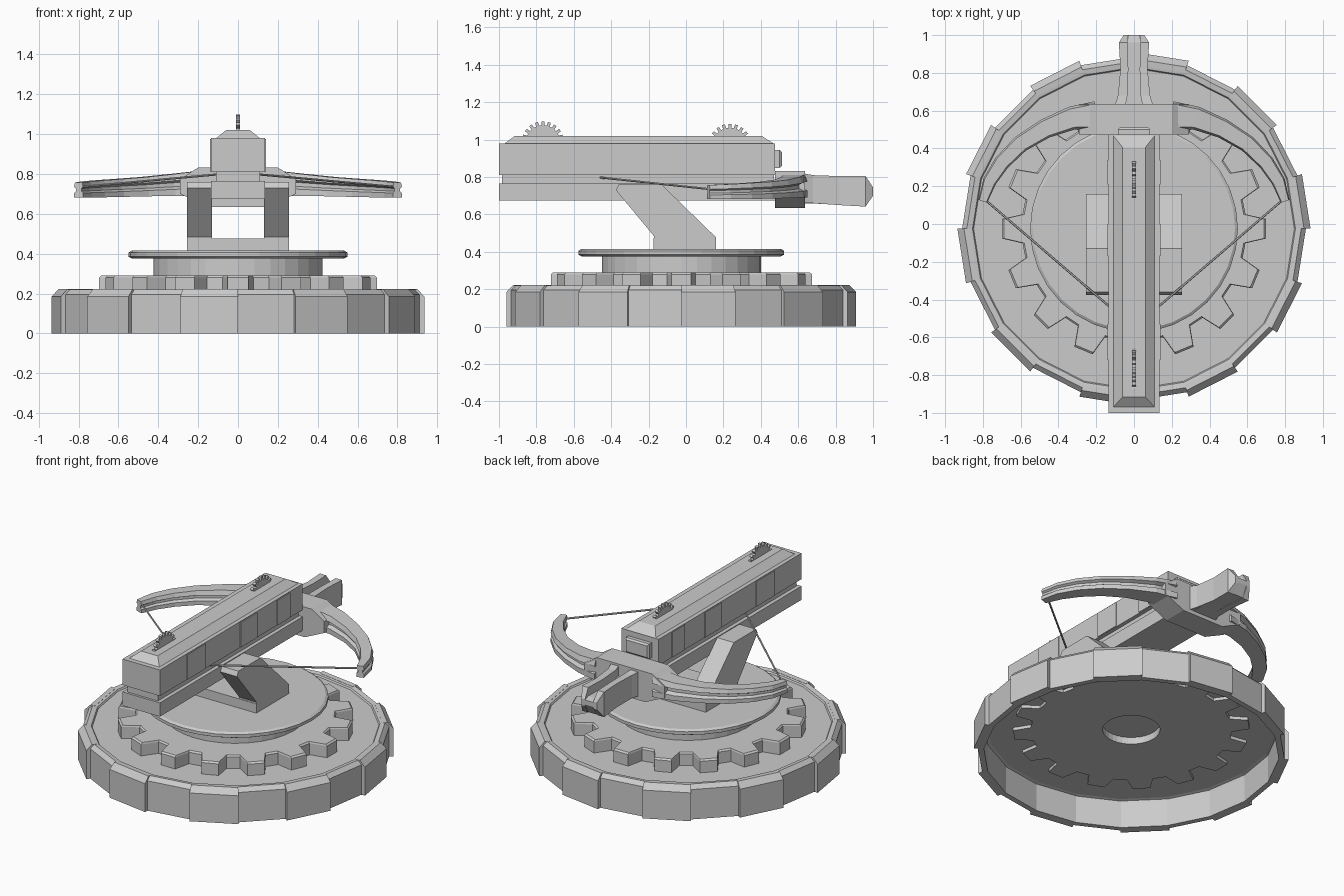
import bpy, bmesh
from math import sin, cos, radians, pi
from mathutils import Vector

if "Cube" in bpy.data.objects:
    bpy.data.objects.remove(bpy.data.objects["Cube"])

CY = -0.025  # turntable centre in y


def finish(name, bm):
    bmesh.ops.recalc_face_normals(bm, faces=bm.faces[:])
    me = bpy.data.meshes.new(name)
    bm.to_mesh(me)
    bm.free()
    ob = bpy.data.objects.new(name, me)
    bpy.context.collection.objects.link(ob)
    return ob


def loft(name, rings, closed=False):
    """Skin equal-length closed point rings; cap the ends unless closed."""
    bm = bmesh.new()
    vs = [[bm.verts.new(p) for p in r] for r in rings]
    n = len(vs[0])
    pairs = list(zip(vs, vs[1:])) + ([(vs[-1], vs[0])] if closed else [])
    for a, b in pairs:
        for i in range(n):
            j = (i + 1) % n
            bm.faces.new((a[i], a[j], b[j], b[i]))
    if not closed:
        bm.faces.new(vs[0])
        bm.faces.new(vs[-1])
    return finish(name, bm)


def prism(name, pts, lo, hi, axis):
    put = {'x': lambda a, b, t: (t, a, b),
           'y': lambda a, b, t: (a, t, b),
           'z': lambda a, b, t: (a, b, t)}[axis]
    return loft(name, [[put(a, b, t) for a, b in pts] for t in (lo, hi)])


def box(name, x0, x1, y0, y1, z0, z1):
    return prism(name, [(x0, y0), (x1, y0), (x1, y1), (x0, y1)], z0, z1, 'z')


def lathe(name, prof, angles, closed):
    return loft(name, [[(r * cos(radians(a)), CY + r * sin(radians(a)), z) for r, z in prof]
                       for a in angles], closed)


def disc(name, prof, sides):
    """Solid of stacked regular polygons, given (radius, z) from bottom to top."""
    return loft(name, [[(r * cos(2 * pi * i / sides), CY + r * sin(2 * pi * i / sides), z)
                        for i in range(sides)] for r, z in prof])


def cog(n, root, tip, wide, narrow):
    """Cog outline; wide and narrow are half tooth widths as a share of the pitch."""
    pts = []
    for i in range(n):
        for r, f in ((root, -wide), (tip, -narrow), (tip, narrow), (root, wide)):
            a = 2 * pi * (i + f) / n
            pts.append((r * cos(a), r * sin(a)))
    return pts


# Base: hollow 20-sided rim with ten raised armour plates
full = [18 * i for i in range(20)]
lathe('base_rim', [(0.875, 0), (0.91, 0), (0.91, 0.195), (0.885, 0.22),
                   (0.855, 0.215), (0.84, 0.19), (0.875, 0.18)], full, True)
for k in range(10):
    lathe('rim_plate', [(0.89, 0), (0.935, 0), (0.935, 0.185), (0.90, 0.222), (0.87, 0.219)],
          (36 * k, 36 * k + 18), False)
lathe('base_deck', [(0.5, 0.185), (0.865, 0.185), (0.865, 0.205), (0.5, 0.205)], full, True)

# Turntable gear with a centre bore
teeth = cog(16, 0.595, 0.70, 0.33, 0.19)
gear = loft('turntable_gear', [[(x * s, CY + y * s, z) for x, y in teeth]
                               for s, z in ((1, 0.165), (1, 0.28), (0.985, 0.29))])
bore = disc('bore_cutter', [(0.17, 0.1), (0.17, 0.4)], 32)
bore.hide_render = True
bore.hide_viewport = True
cut = gear.modifiers.new('bore', 'BOOLEAN')
cut.object = bore
cut.operation = 'DIFFERENCE'

# Drum and flange
disc('turntable_drum', [(0.425, 0.21), (0.425, 0.39)], 32)
disc('turntable_flange', [(0.53, 0.375), (0.55, 0.385), (0.55, 0.405), (0.535, 0.415)], 32)

# Yoke: foot and two leaning legs
box('yoke_foot', -0.255, 0.255, -0.175, 0.16, 0.41, 0.475)
leg = [(-0.172, 0.42), (-0.172, 0.485), (-0.375, 0.73), (-0.36, 0.76),
       (-0.13, 0.76), (0.16, 0.478), (0.16, 0.42)]
for s in (-1, 1):
    prism('yoke_leg', leg, s * 0.13, s * 0.255, 'x')

# Body: lower rail, slim neck, upper box, chamfered lid
box('lower_rail', -0.135, 0.135, -1.0, 0.48, 0.675, 0.765)
box('rail_neck', -0.11, 0.11, -0.985, 0.47, 0.76, 0.815)
box('magazine_box', -0.135, 0.135, -1.0, 0.475, 0.81, 0.98)
loft('magazine_lid', [[(-x, y0, z), (x, y0, z), (x, y1, z), (-x, y1, z)] for x, y0, y1, z in
                      ((0.115, -0.975, 0.475, 0.975), (0.06, -0.915, 0.405, 1.02))])
for s in (-1, 1):
    for y0, y1 in ((-0.72, -0.53), (-0.17, 0.0), (0.21, 0.34)):
        box('side_panel', s * 0.13, s * 0.14, y0, y1, 0.812, 0.975)
loft('end_cap', [[(-x, y, 0.897 - h), (x, y, 0.897 - h), (x, y, 0.897 + h), (-x, y, 0.897 + h)]
                 for x, h, y in ((0.085, 0.048, 0.47), (0.085, 0.048, 0.50), (0.075, 0.038, 0.512))])

# Two thin cogs standing out of the lid
for y, z in ((-0.765, 0.985), (0.235, 0.972)):
    prism('lid_cog', [(y + a, z + b) for a, b in cog(20, 0.092, 0.113, 0.3, 0.22)],
          -0.01, 0.01, 'x')

# Bow mount with tapered shoulders
mount = [(-0.29, 0.70), (-0.29, 0.775), (-0.2, 0.832), (0.2, 0.832), (0.29, 0.775),
         (0.29, 0.70), (0.15, 0.635), (-0.15, 0.635)]
prism('bow_mount', mount, 0.475, 0.635, 'y')

# Stock nose: channel floor with two side rails and a pointed tip
def stock_part(name, stations):
    loft(name, [[(x0, y, z0), (x1, y, z0), (x1, y, z1), (x0, y, z1)]
                for y, x0, x1, z0, z1 in stations])

stock_part('stock_floor', [(0.6, -0.08, 0.08, 0.66, 0.755), (0.8, -0.06, 0.06, 0.655, 0.75),
                           (0.96, -0.06, 0.06, 0.645, 0.75), (1.0, -0.05, 0.05, 0.71, 0.74)])
for s in (-1, 1):
    stock_part('stock_rail', [(0.6, s * 0.05, s * 0.11, 0.66, 0.825),
                              (0.68, s * 0.035, s * 0.085, 0.66, 0.81),
                              (0.82, s * 0.03, s * 0.072, 0.65, 0.805),
                              (0.96, s * 0.035, s * 0.08, 0.642, 0.805),
                              (1.0, s * 0.03, s * 0.055, 0.70, 0.745)])

# Bow arms: grooved section swept along a curve; columns are x, y, half width, z low, z high
path = [(0.2, 0.575, 0.075, 0.69, 0.815), (0.33, 0.56, 0.062, 0.69, 0.80),
        (0.47, 0.505, 0.052, 0.688, 0.785), (0.6, 0.425, 0.046, 0.685, 0.775),
        (0.7, 0.325, 0.042, 0.683, 0.768), (0.765, 0.225, 0.036, 0.682, 0.762),
        (0.80, 0.12, 0.024, 0.682, 0.757)]
section = [(-1, 0), (1, 0), (1, 0.3), (0.6, 0.42), (0.6, 0.6), (1, 0.7), (0.8, 1),
           (-0.8, 1), (-1, 0.7), (-0.6, 0.6), (-0.6, 0.42), (-1, 0.3)]
for s in (-1, 1):
    rings = []
    for i, (x, y, w, z0, z1) in enumerate(path):
        a, b = path[max(i - 1, 0)], path[min(i + 1, len(path) - 1)]
        t = Vector((b[0] - a[0], b[1] - a[1])).normalized()
        rings.append([(s * (x - t.y * u * w), y + t.x * u * w, z0 + v * (z1 - z0))
                      for u, v in section])
    loft('bow_arm', rings)

    # Bowstring from arm tip into the rail slot
    p, q = Vector((s * 0.79, 0.13, 0.735)), Vector((s * 0.08, -0.48, 0.8))
    d = (q - p).normalized()
    u = d.cross(Vector((0, 0, 1))).normalized()
    v = d.cross(u)
    loft('bowstring', [[c + 0.006 * (u * cos(k * pi / 3) + v * sin(k * pi / 3))
                        for k in range(6)] for c in (p, q)])
